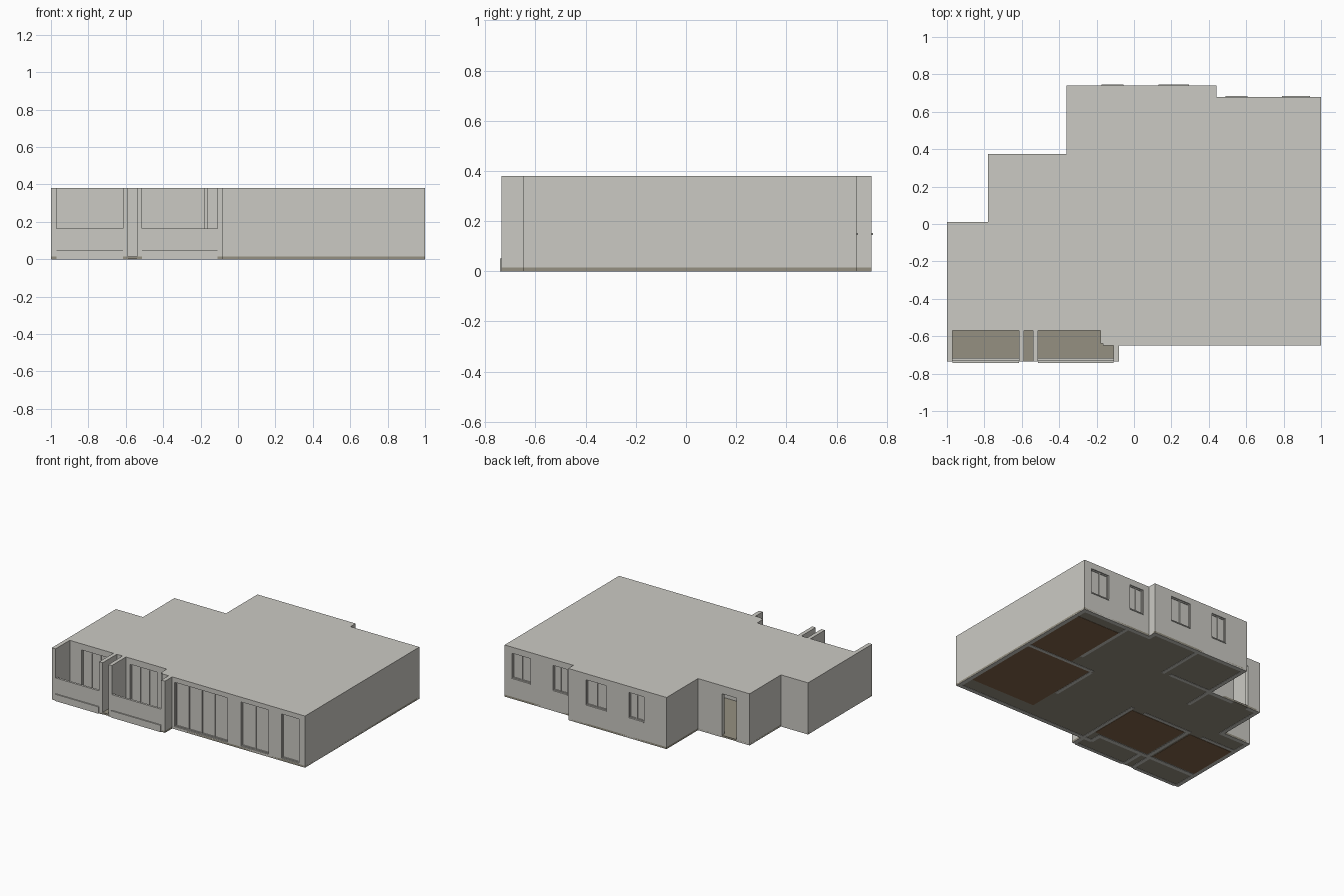
import bpy, bmesh

if "Cube" in bpy.data.objects:
    bpy.data.objects.remove(bpy.data.objects["Cube"])

def material(name, col):
    m = bpy.data.materials.new(name)
    m.diffuse_color = (*col, 1)
    m.use_nodes = True
    m.node_tree.nodes["Principled BSDF"].inputs["Base Color"].default_value = m.diffuse_color
    return m

PLASTER = material("light_grey_plaster", (0.60, 0.59, 0.55))
TAN = material("tan_floor", (0.30, 0.28, 0.22))
WOOD = material("brown_wood", (0.23, 0.135, 0.07))

H = 0.38    # wall height
T = 0.03    # wall thickness

def finish(name, bm, mat):
    bmesh.ops.recalc_face_normals(bm, faces=bm.faces)
    me = bpy.data.meshes.new(name)
    bm.to_mesh(me)
    bm.free()
    me.materials.append(mat)
    ob = bpy.data.objects.new(name, me)
    bpy.context.collection.objects.link(ob)
    return ob

def add_box(bm, x0, x1, y0, y1, z0, z1):
    r = bmesh.ops.create_cube(bm, size=1)
    for v in r["verts"]:
        v.co = ((x0 + x1) / 2 + v.co.x * (x1 - x0),
                (y0 + y1) / 2 + v.co.y * (y1 - y0),
                (z0 + z1) / 2 + v.co.z * (z1 - z0))

def boxes(name, items, mat=PLASTER):
    bm = bmesh.new()
    for it in items:
        add_box(bm, *it)
    return finish(name, bm, mat)

def prism(name, pts, z0, z1, mat):
    bm = bmesh.new()
    f = bm.faces.new([bm.verts.new((x, y, z0)) for x, y in pts])
    r = bmesh.ops.extrude_face_region(bm, geom=[f])
    for g in r["geom"]:
        if isinstance(g, bmesh.types.BMVert):
            g.co.z = z1
    return finish(name, bm, mat)

def wall_x(name, x0, x1, y0, openings=()):
    """Wall running along x, with (left, right, bottom, top) openings."""
    items, x = [], x0
    for a, b, lo, hi in openings:
        items.append((x, a, y0, y0 + T, 0, H))
        if lo > 0:
            items.append((a, b, y0, y0 + T, 0, lo))
        items.append((a, b, y0, y0 + T, hi, H))
        x = b
    items.append((x, x1, y0, y0 + T, 0, H))
    return boxes(name, items)

def window(name, opening, panes, y_face, side):
    """Framed glazing set back from the wall face; side is the outward y direction."""
    a, b, lo, hi = opening
    f = 0.007
    def ys(d0, d1):
        return sorted((y_face - side * d0, y_face - side * d1))
    fr, gl = ys(0.008, 0.022), ys(0.014, 0.018)
    items = [(a, b, *fr, lo, lo + f), (a, b, *fr, hi - f, hi), (a, b, *gl, lo, hi)]
    for i in range(panes + 1):
        x = a + (b - a - f) * i / panes
        items.append((x, x + f, *fr, lo, hi))
    boxes(name, items)

# roof and ground slabs share the stepped rear outline
rear = [(1, -0.65), (1, 0.68), (0.44, 0.68), (0.44, 0.74), (-0.36, 0.74),
        (-0.36, 0.375), (-0.78, 0.375), (-0.78, 0.01), (-1, 0.01)]
prism("roof_slab", rear + [(-1, -0.57), (-0.18, -0.57), (-0.18, -0.64),
                           (-0.165, -0.64), (-0.165, -0.65)], H - 0.015, H, PLASTER)
prism("ground_slab", rear + [(-1, -0.735), (-0.08, -0.735), (-0.08, -0.65)],
      0.002, 0.015, TAN)

# brown bedroom and living room floors
boxes("wood_floors", [(0.62, 0.97, 0.09, 0.58, 0, 0.018),
                      (0.44, 0.97, -0.52, 0.06, 0, 0.018),
                      (-0.56, -0.11, -0.53, -0.15, 0, 0.018),
                      (-0.97, -0.61, -0.53, -0.15, 0, 0.018)], WOOD)

# front wall with glazed doors
doors = [(-0.06, 0.37, 0.02, 0.345), (0.48, 0.705, 0.02, 0.345), (0.81, 0.95, 0.02, 0.345)]
wall_x("front_wall", -0.165, 1, -0.65, doors)
for i, (o, n) in enumerate(zip(doors, (4, 2, 1))):
    window(f"front_door_{i + 1}", o, n, -0.65, -1)

# wall behind the balconies with glazed doors
doors = [(-0.875, -0.65, 0.02, 0.335), (-0.48, -0.255, 0.02, 0.335)]
wall_x("balcony_rear_wall", -1, -0.15, -0.57, doors)
for i, o in enumerate(doors):
    window(f"balcony_door_{i + 1}", o, 3, -0.57, -1)

# rear walls with windows and thin sills
rear_walls = [("rear_right_wall", 0.41, 1, 0.68, [(0.49, 0.607, 0.15, 0.335), (0.79, 0.94, 0.15, 0.335)]),
              ("rear_middle_wall", -0.36, 0.44, 0.74, [(-0.175, -0.055, 0.15, 0.335), (0.13, 0.295, 0.15, 0.335)])]
for name, x0, x1, y, ops in rear_walls:
    wall_x(name, x0, x1, y - T, ops)
    for i, o in enumerate(ops):
        window(f"{name}_window_{i + 1}", o, 2, y, 1)
        boxes(f"{name}_sill_{i + 1}", [(o[0], o[1], y - 0.02, y + 0.005, 0.145, 0.152)])

# stepped left rear walls, one with the open entrance
wall_x("entrance_wall", -0.78, -0.33, 0.375 - T, [(-0.675, -0.555, 0, 0.32)])
wall_x("rear_left_wall", -1, -0.75, 0.01 - T)

# side walls running along y: (x0, y0, y1)
sides = [(0.97, -0.65, 0.68), (0.41, 0.65, 0.74), (-0.36, 0.345, 0.74),
         (-0.78, -0.02, 0.375), (-1, -0.735, 0.01), (-0.18, -0.64, -0.54)]
boxes("side_walls", [(x, x + T, a, b, 0, H) for x, a, b in sides])

# full-height balcony fins
boxes("balcony_fins", [(-0.615, -0.587, -0.735, -0.57, 0, H),
                       (-0.54, -0.512, -0.735, -0.57, 0, H),
                       (-0.11, -0.08, -0.735, -0.62, 0, H)])

# balcony parapets with a projecting base strip
for i, (a, b) in enumerate([(-0.97, -0.615), (-0.512, -0.11)]):
    boxes(f"balcony_parapet_{i + 1}", [(a, b, -0.733, -0.717, 0, 0.165),
                                       (a, b, -0.742, -0.73, 0, 0.05)])

# interior partitions with door gaps
boxes("partitions", [(0.42, 0.97, 0.06, 0.085, 0, H), (0.595, 0.62, 0.18, 0.65, 0, H),
                     (0.41, 0.435, -0.3, 0.06, 0, H), (-0.595, -0.57, -0.54, -0.13, 0, H),
                     (-0.97, -0.7, -0.145, -0.12, 0, H), (-0.6, -0.2, -0.145, -0.12, 0, H),
                     (-0.105, -0.08, -0.62, -0.12, 0, H), (-0.36, -0.335, 0.15, 0.345, 0, H),
                     (-0.33, 0.0, 0.36, 0.385, 0, H), (0.04, 0.065, 0.36, 0.71, 0, H)])
